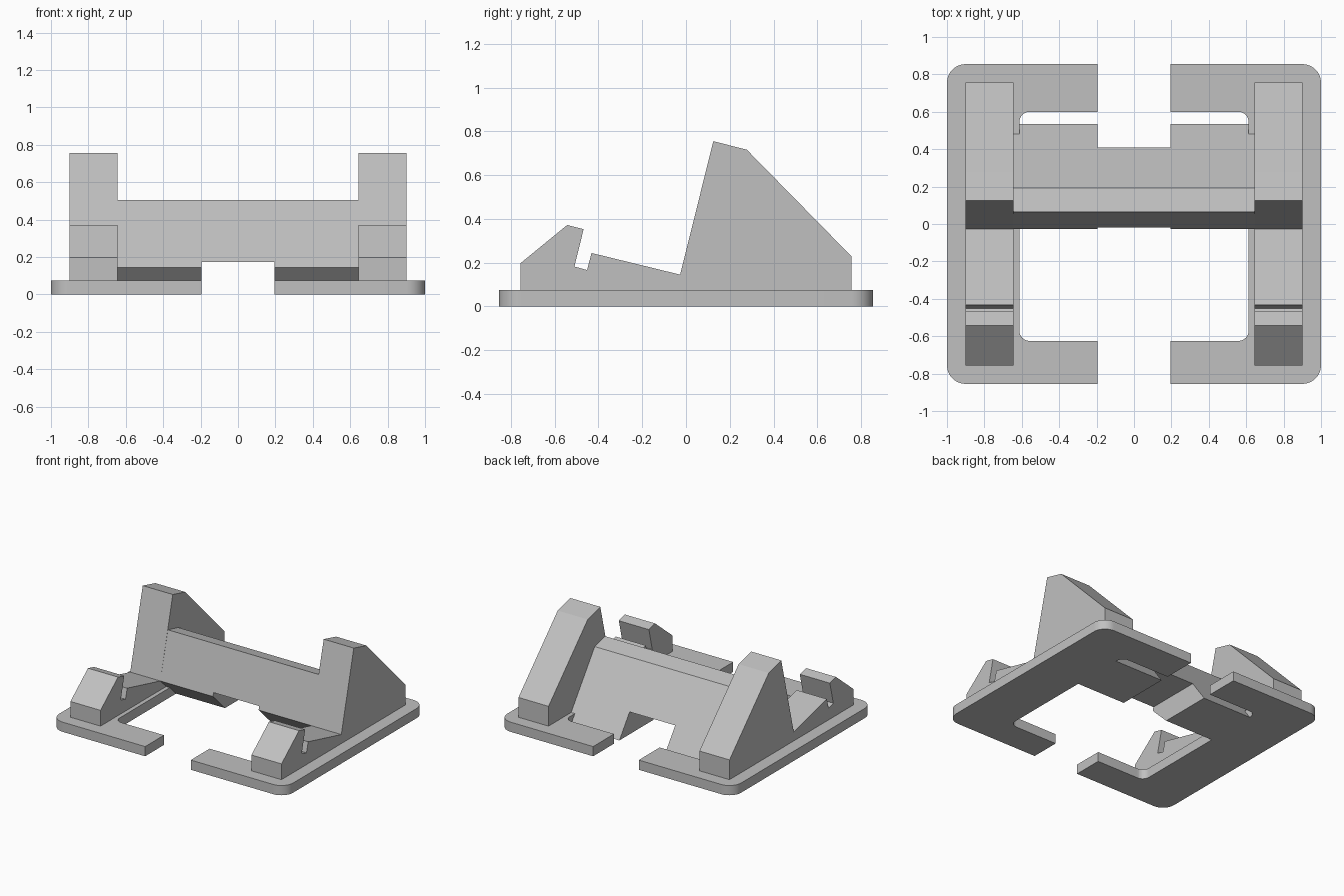
import bpy
import bmesh
from math import radians, cos, sin

scene = bpy.context.scene
cube = bpy.data.objects.get("Cube")
if cube:
    bpy.data.objects.remove(cube, do_unlink=True)

grey = bpy.data.materials.new("plain grey")
grey.use_nodes = True
GREY = (0.53, 0.53, 0.53, 1)
grey.diffuse_color = GREY
grey.node_tree.nodes["Principled BSDF"].inputs["Base Color"].default_value = GREY


def prism(name, points, offset):
    """Extrude a closed outline of 3D points by an offset vector."""
    mesh = bpy.data.meshes.new(name)
    bm = bmesh.new()
    face = bm.faces.new([bm.verts.new(p) for p in points])
    extruded = bmesh.ops.extrude_face_region(bm, geom=[face])["geom"]
    verts = [g for g in extruded if isinstance(g, bmesh.types.BMVert)]
    bmesh.ops.translate(bm, verts=verts, vec=offset)
    bmesh.ops.recalc_face_normals(bm, faces=bm.faces)
    bm.to_mesh(mesh)
    bm.free()
    mesh.materials.append(grey)
    obj = bpy.data.objects.new(name, mesh)
    scene.collection.objects.link(obj)
    return obj


def side_prism(name, profile, x0, x1):
    """Extrude a (y, z) side profile along x."""
    return prism(name, [(x0, y, z) for y, z in profile], (x1 - x0, 0, 0))


def rounded_slab(name, half_x, y0, y1, z0, z1, r, steps=8):
    """Vertical slab with rounded corners."""
    corners = [(half_x - r, y1 - r), (r - half_x, y1 - r),
               (r - half_x, y0 + r), (half_x - r, y0 + r)]
    points = []
    for i, (cx, cy) in enumerate(corners):
        for s in range(steps + 1):
            a = radians(90 * (i + s / steps))
            points.append((cx + r * cos(a), cy + r * sin(a), z0))
    return prism(name, points, (0, 0, z1 - z0))


def cut(obj, cutter):
    mod = obj.modifiers.new("cut " + cutter.name, 'BOOLEAN')
    mod.operation = 'DIFFERENCE'
    mod.solver = 'EXACT'
    mod.object = cutter
    cutter.hide_render = True
    cutter.hide_viewport = True
    cutter.display_type = 'WIRE'


# Cutters for the window in the base and the central channel
THICK = 0.075
window = rounded_slab("window_cutter", 0.613, -0.625, 0.6, -0.1, 0.2, 0.055)
channel = side_prism("channel_cutter",
                     [(-1, -0.1), (1, -0.1), (1, 0.173), (-1, 0.173)], -0.195, 0.195)

# Base frame, split at the front and back by the channel
base = rounded_slab("base_frame", 1, -0.855, 0.855, 0, THICK, 0.1)
cut(base, window)
cut(base, channel)

# Leaning backrest bar between the side cheeks, reaching down through the window
bar = side_prism("back_bar", [(-0.027, 0.145), (0.065, 0.505), (0.193, 0.474),
                              (0.535, 0), (0.12, 0)], -0.645, 0.645)
cut(bar, channel)

# Side cheeks: slotted front stop, tilted ledge and tall rear support
cheek = [(-0.757, THICK), (-0.757, 0.197), (-0.543, 0.372), (-0.468, 0.353),
         (-0.51, 0.182), (-0.452, 0.166), (-0.432, 0.244), (-0.027, 0.145),
         (0.125, 0.755), (0.278, 0.716), (0.757, 0.228), (0.757, THICK)]
for side, name in ((1, "left_cheek"), (-1, "right_cheek")):
    side_prism(name, cheek, side * 0.645, side * 0.902)

# Smooth the rounded corners, keep the sharp edges
bpy.ops.object.select_all(action='DESELECT')
base.select_set(True)
bpy.context.view_layer.objects.active = base
bpy.ops.object.shade_smooth_by_angle(angle=radians(30))
